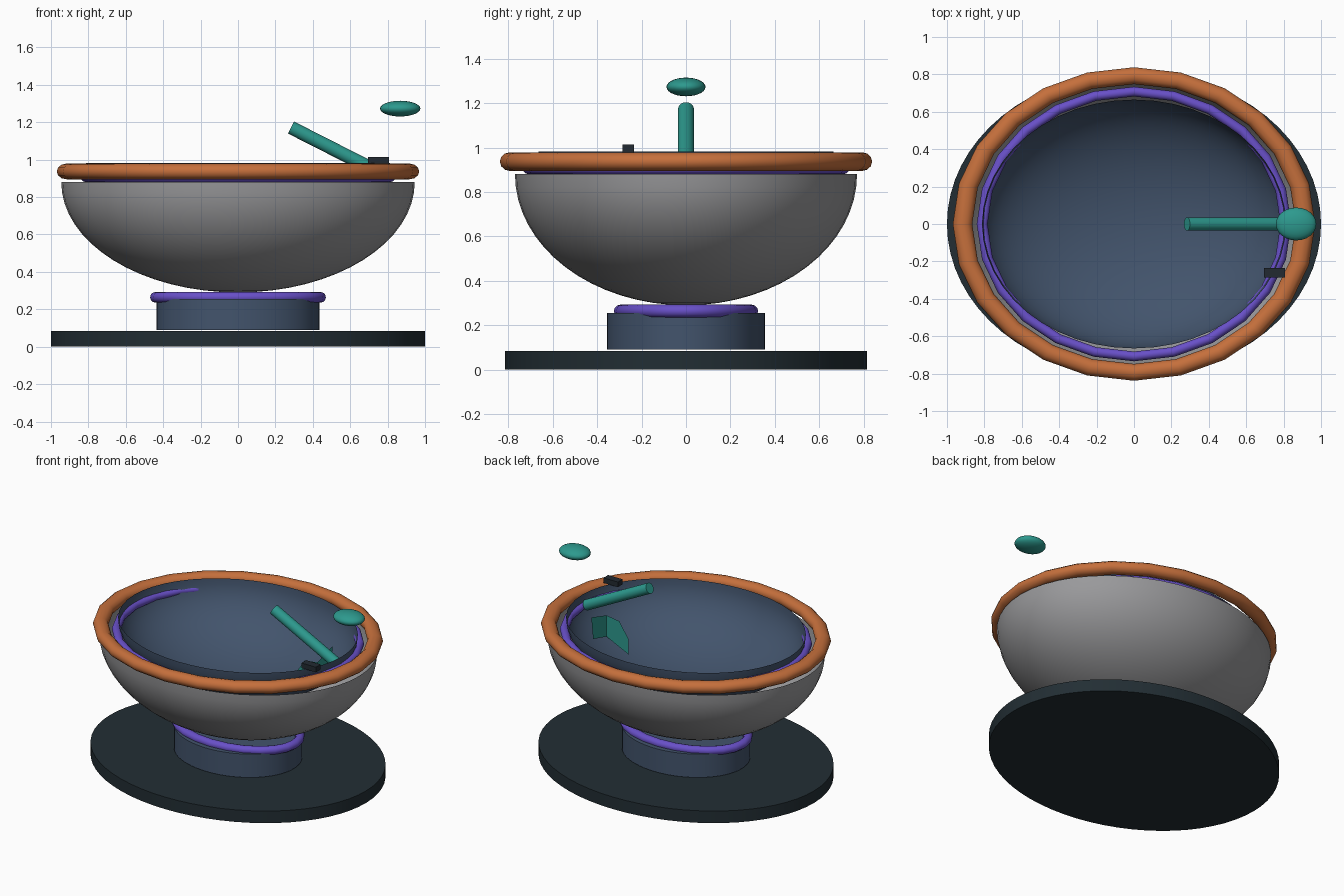
import bpy, bmesh, math
from mathutils import Matrix, Vector

if "Cube" in bpy.data.objects:
    bpy.data.objects.remove(bpy.data.objects["Cube"])

def mat(name, c):
    m = bpy.data.materials.new(name)
    m.diffuse_color = (*c, 1)
    m.use_nodes = True
    m.node_tree.nodes["Principled BSDF"].inputs["Base Color"].default_value = m.diffuse_color
    return m

DARK = mat("dark_slate", (0.016, 0.027, 0.034))
BLUE = mat("slate_blue", (0.055, 0.088, 0.150))
GREY = mat("stone_grey", (0.32, 0.32, 0.33))
ORANGE = mat("copper_orange", (0.56, 0.16, 0.045))
PURPLE = mat("violet", (0.14, 0.08, 0.58))
TEAL = mat("teal", (0.026, 0.32, 0.27))
BLACK = mat("charcoal", (0.016, 0.023, 0.031))

def finish(name, bm, material, smooth=True):
    me = bpy.data.meshes.new(name)
    bm.to_mesh(me)
    bm.free()
    ob = bpy.data.objects.new(name, me)
    bpy.context.collection.objects.link(ob)
    me.materials.append(material)
    if smooth:
        bpy.ops.object.select_all(action='DESELECT')
        ob.select_set(True)
        bpy.context.view_layer.objects.active = ob
        bpy.ops.object.shade_smooth_by_angle(angle=math.radians(40))
    return ob

def oval_drum(name, rx, ry, z0, z1, material):
    bm = bmesh.new()
    m = Matrix.Translation((0, 0, (z0 + z1) / 2)) @ Matrix.Diagonal((rx, ry, z1 - z0, 1))
    bmesh.ops.create_cone(bm, cap_ends=True, segments=64, radius1=1, radius2=1, depth=1, matrix=m)
    finish(name, bm, material)

def oval_ring(name, rx, ry, tx, ty, tz, z, material, n=24, k=12):
    """Oval ring; tx, ty, tz are the tube half-widths along each axis."""
    bm = bmesh.new()
    rows = []
    for i in range(n):
        a = 2 * math.pi * i / n
        rows.append([bm.verts.new((math.cos(a) * (rx + tx * math.cos(b)),
                                   math.sin(a) * (ry + ty * math.cos(b)),
                                   z + tz * math.sin(b)))
                     for b in (2 * math.pi * j / k for j in range(k))])
    for i in range(n):
        p, q = rows[i], rows[(i + 1) % n]
        for j in range(k):
            bm.faces.new((p[j], q[j], q[(j + 1) % k], p[(j + 1) % k]))
    finish(name, bm, material)

def bowl(name, rx, ry, depth, z, material, inward=False):
    """Open lower half of an ellipsoid."""
    bm = bmesh.new()
    bmesh.ops.create_uvsphere(bm, u_segments=48, v_segments=32, radius=1)
    bmesh.ops.delete(bm, geom=[v for v in bm.verts if v.co.z > 0.001], context='VERTS')
    for v in bm.verts:
        v.co = (v.co.x * rx, v.co.y * ry, z + v.co.z * depth)
    if inward:
        bmesh.ops.reverse_faces(bm, faces=bm.faces)
    finish(name, bm, material)

# base and pedestal
oval_drum("base_plate", 1.0, 0.815, 0, 0.085, DARK)
oval_drum("pedestal", 0.435, 0.355, 0.09, 0.255, BLUE)
oval_ring("pedestal_ring", 0.44, 0.295, 0.03, 0.03, 0.029, 0.264, PURPLE)

# outer shell, inner basin and rim rings
bowl("outer_bowl", 0.945, 0.77, 0.59, 0.88, GREY)
bowl("inner_basin", 0.812, 0.665, 0.42, 0.983, BLUE, inward=True)
oval_ring("rim_ring", 0.917, 0.793, 0.052, 0.045, 0.042, 0.937, ORANGE)
oval_ring("inner_ring", 0.812, 0.708, 0.029, 0.026, 0.027, 0.907, PURPLE)

# slanted handle
bm = bmesh.new()
a, b = Vector((0.283, 0, 1.172)), Vector((0.775, 0, 0.922))
rot = (b - a).to_track_quat('Z', 'Y').to_matrix().to_4x4()
bmesh.ops.create_cone(bm, cap_ends=True, segments=20, radius1=0.036, radius2=0.036,
                      depth=(b - a).length, matrix=Matrix.Translation((a + b) / 2) @ rot)
finish("handle", bm, TEAL)

# floating oval knob
bm = bmesh.new()
bmesh.ops.create_uvsphere(bm, u_segments=24, v_segments=14, radius=1,
                          matrix=Matrix.Translation((0.867, 0, 1.273)) @ Matrix.Diagonal((0.108, 0.088, 0.042, 1)))
finish("knob", bm, TEAL)

# crossed upright fins inside the basin
bm = bmesh.new()
for pts in ([(0.62, 0, 0.89), (0.52, 0, 0.875), (0.45, 0, 0.77), (0.45, 0, 0.66), (0.62, 0, 0.74)],
            [(0.62, 0, 0.89), (0.62, 0.17, 0.94), (0.62, 0.15, 0.78), (0.62, 0, 0.74)]):
    bm.faces.new([bm.verts.new(p) for p in pts])
finish("basin_fins", bm, TEAL, smooth=False)

# small block on the rim
bm = bmesh.new()
bmesh.ops.create_cube(bm, size=1, matrix=Matrix.Translation((0.752, -0.26, 0.997)) @ Matrix.Diagonal((0.112, 0.052, 0.036, 1)))
finish("rim_block", bm, BLACK, smooth=False)
